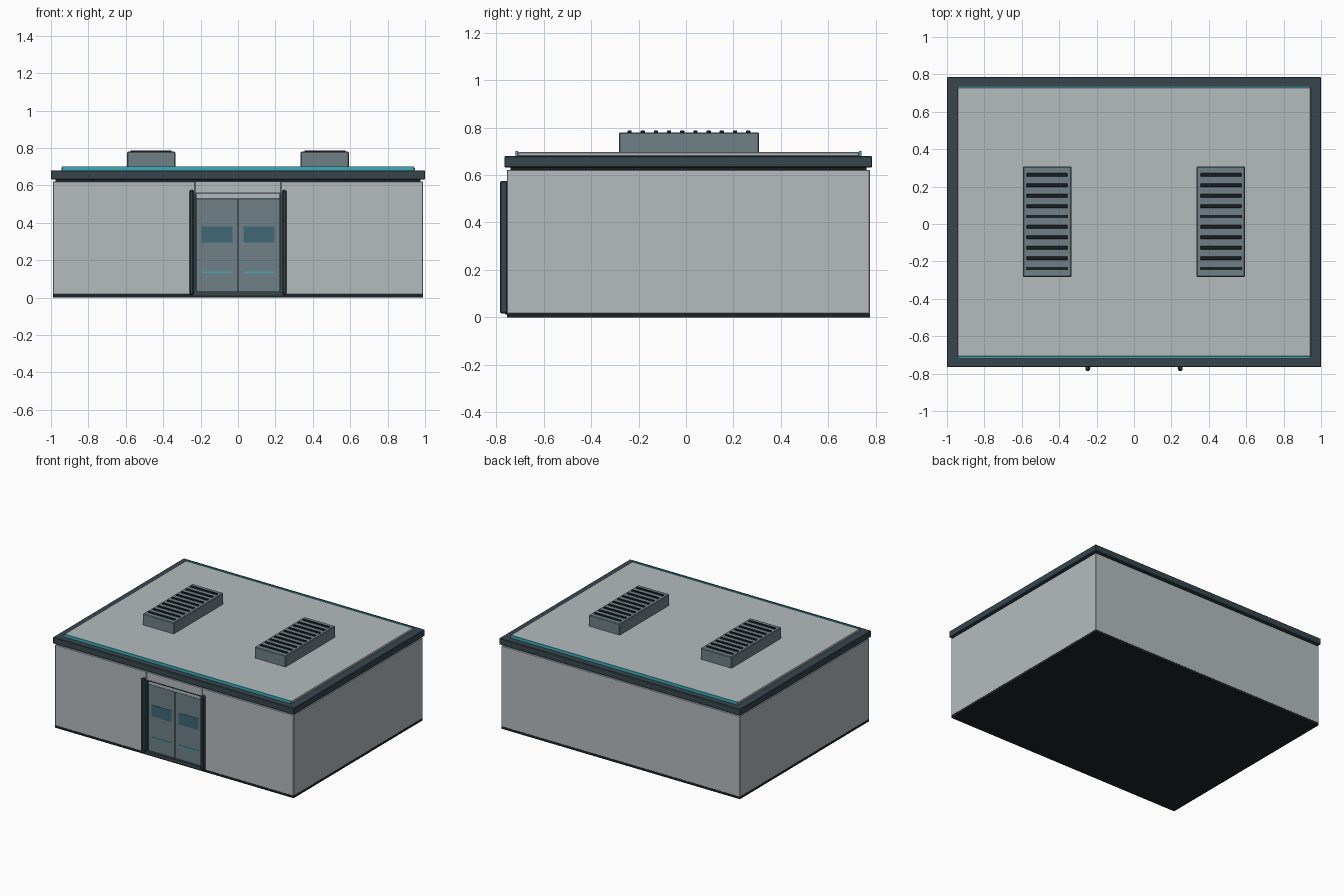
import bpy

if "Cube" in bpy.data.objects:
    bpy.data.objects.remove(bpy.data.objects["Cube"])

COLORS = {
    "wall_grey": (0.46, 0.50, 0.52), "dark_trim": (0.038, 0.061, 0.076),
    "near_black": (0.012, 0.016, 0.02), "metal": (0.16, 0.22, 0.25),
    "glass": (0.05, 0.14, 0.18), "cyan": (0.05, 0.42, 0.47),
}
MATS = {}
for key, rgb in COLORS.items():
    MATS[key] = bpy.data.materials.new(key)
    MATS[key].diffuse_color = (*rgb, 1)


def box(name, xs, ys, zs, mat, bevel=0.0):
    """Box from (min, max) ranges on each axis, with an optional chamfer."""
    rng = (xs, ys, zs)
    bpy.ops.mesh.primitive_cube_add(size=1, location=[(a + b) / 2 for a, b in rng])
    ob = bpy.context.object
    ob.name = name
    ob.scale = [b - a for a, b in rng]
    bpy.ops.object.transform_apply(location=False, rotation=False, scale=True)
    ob.data.materials.append(MATS[mat])
    if bevel:
        mod = ob.modifiers.new("bevel", "BEVEL")
        mod.width = bevel
        mod.segments = 1
    return ob


def pair(name, xs, ys, zs, mat, bevel=0.0):
    """Left and right copies, given the range on the +x side."""
    box(name + "_right", xs, ys, zs, mat, bevel)
    box(name + "_left", (-xs[1], -xs[0]), ys, zs, mat, bevel)


FRONT, BACK = -0.755, 0.775
WALL_Z = (0.015, 0.622)

# floor plate and walls
box("floor_plate", (-0.99, 0.99), (FRONT, BACK), (0, 0.017), "near_black")
box("back_wall", (-0.99, 0.99), (BACK - 0.04, BACK), WALL_Z, "wall_grey", 0.003)
pair("side_wall", (0.95, 0.99), (FRONT, BACK), WALL_Z, "wall_grey", 0.003)
pair("front_wall", (0.23, 0.99), (FRONT, FRONT + 0.04), WALL_Z, "wall_grey", 0.003)
box("wall_over_door", (-0.23, 0.23), (FRONT, FRONT + 0.04), (0.56, 0.622), "wall_grey", 0.002)

# roof
box("roof_soffit", (-0.975, 0.975), (-0.74, 0.76), (0.61, 0.635), "near_black")
box("roof_slab", (-1, 1), (-0.765, 0.785), (0.632, 0.68), "dark_trim", 0.003)
box("roof_panel", (-0.945, 0.945), (-0.71, 0.73), (0.678, 0.697), "wall_grey", 0.004)
for side, y in (("front", -0.714), ("back", 0.734)):
    box("roof_light_" + side, (-0.94, 0.94), (y - 0.005, y + 0.005), (0.678, 0.701), "cyan")

# roof vents with slats
pair("vent_housing", (0.335, 0.593), (-0.283, 0.307), (0.69, 0.78), "metal", 0.004)
for i in range(10):
    y = -0.238 + i * 0.0556
    pair(f"vent_slat_{i + 1}", (0.355, 0.575), (y - 0.009, y + 0.009),
         (0.775, 0.787), "near_black", 0.002)

# door recess
box("door_header", (-0.23, 0.23), (-0.745, -0.715), (0.53, 0.562), "wall_grey")
box("header_edge", (-0.23, 0.23), (-0.758, -0.74), (0.557, 0.563), "dark_trim")
box("door_sill", (-0.24, 0.24), (-0.762, -0.715), (0.012, 0.032), "dark_trim")
pair("door_post", (0.236, 0.26), (-0.785, -0.75), (0.017, 0.575), "dark_trim", 0.006)
pair("post_light", (0.232, 0.238), (-0.772, -0.766), (0.04, 0.555), "cyan")
pair("door_jamb", (0.223, 0.231), (-0.758, -0.715), (0.03, 0.56), "dark_trim")

# double door leaves with windows and light strips
pair("door_leaf", (0.002, 0.224), (-0.745, -0.72), (0.03, 0.53), "metal", 0.002)
pair("door_window", (0.03, 0.195), (-0.748, -0.74), (0.295, 0.38), "glass")
pair("door_strip", (0.03, 0.195), (-0.748, -0.74), (0.131, 0.139), "cyan")
box("door_seam", (-0.003, 0.003), (-0.743, -0.722), (0.03, 0.53), "near_black")

for m in bpy.data.materials:
    if m.users and not m.is_grease_pencil:
        m.use_nodes = True
        m.node_tree.nodes["Principled BSDF"].inputs["Base Color"].default_value = m.diffuse_color
